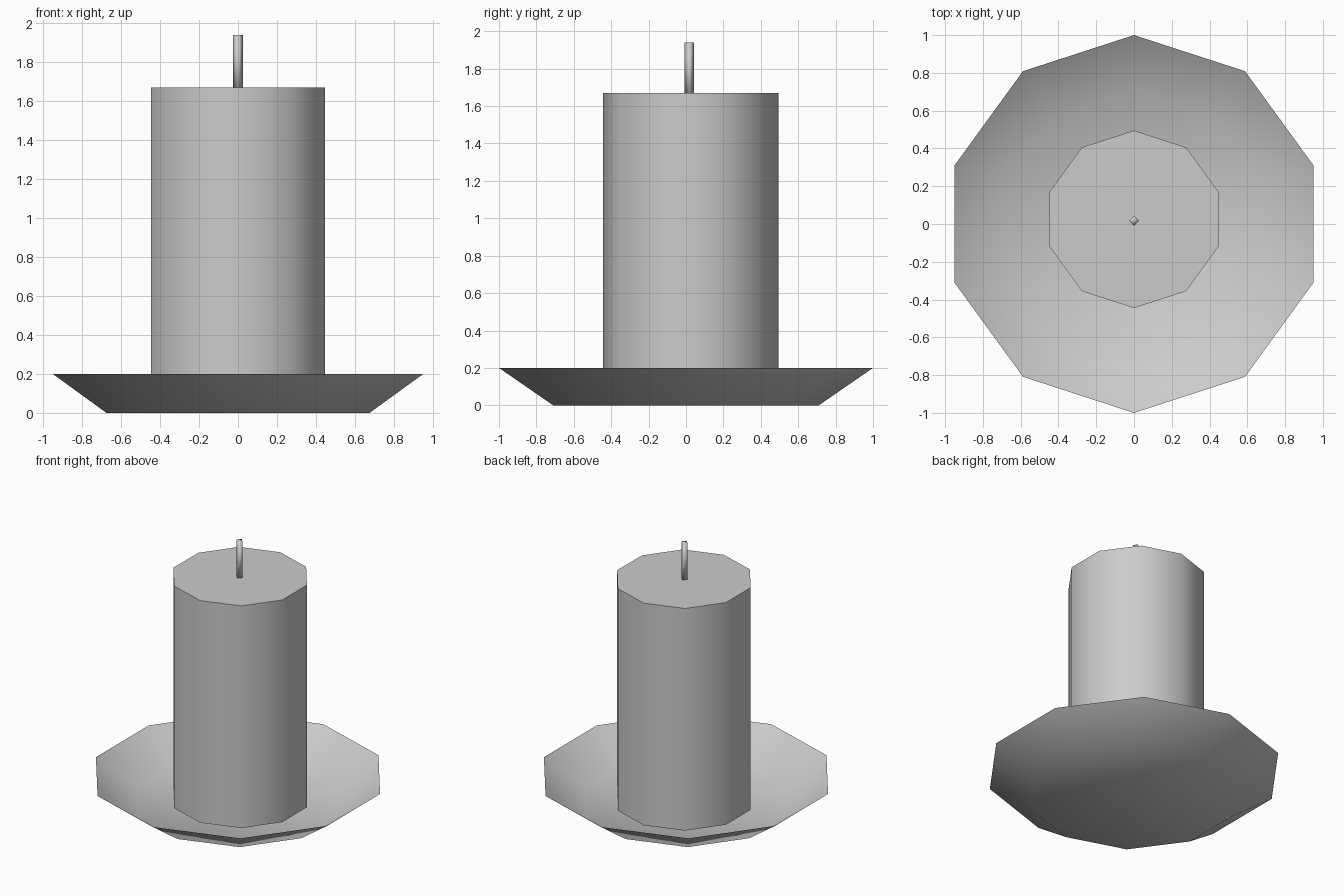
import bpy
import bmesh
import math

cube = bpy.data.objects.get("Cube")
if cube:
    bpy.data.objects.remove(cube, do_unlink=True)

grey = bpy.data.materials.new("plain_grey")
grey.use_nodes = True
colour = (0.6, 0.6, 0.6, 1.0)
grey.diffuse_color = colour
grey.node_tree.nodes["Principled BSDF"].inputs["Base Color"].default_value = colour


def lathe(name, sides, profile, y=0.0, cap_top=True, smooth_angle=180):
    """Stack regular polygons from (radius, height) pairs, one corner facing +y."""
    bm = bmesh.new()
    rings = []
    for radius, z in profile:
        ring = []
        for i in range(sides):
            a = math.tau * i / sides + math.pi / 2
            ring.append(bm.verts.new((radius * math.cos(a), radius * math.sin(a), z)))
        rings.append(ring)
    for low, high in zip(rings, rings[1:]):
        for i in range(sides):
            j = (i + 1) % sides
            bm.faces.new((low[i], low[j], high[j], high[i]))
    bm.faces.new(rings[0][::-1])
    if cap_top:
        bm.faces.new(rings[-1])
    mesh = bpy.data.meshes.new(name)
    bm.to_mesh(mesh)
    bm.free()
    mesh.materials.append(grey)
    obj = bpy.data.objects.new(name, mesh)
    obj.location.y = y
    bpy.context.collection.objects.link(obj)
    bpy.ops.object.select_all(action='DESELECT')
    obj.select_set(True)
    bpy.context.view_layer.objects.active = obj
    if smooth_angle < 180:
        bpy.ops.object.shade_smooth_by_angle(angle=math.radians(smooth_angle))
    else:
        bpy.ops.object.shade_smooth()
    return obj


# Open ten-sided dish, a single thin sheet
lathe("dish", 10, [(0.71, 0.0), (1.0, 0.2)], cap_top=False)

# Wax pillar standing slightly behind the dish centre
lathe("candle_body", 10, [(0.47, 0.02), (0.47, 1.67)], y=0.025, smooth_angle=50)

# Four-sided wick
lathe("wick", 4, [(0.026, 1.65), (0.026, 1.94)], y=0.018)
